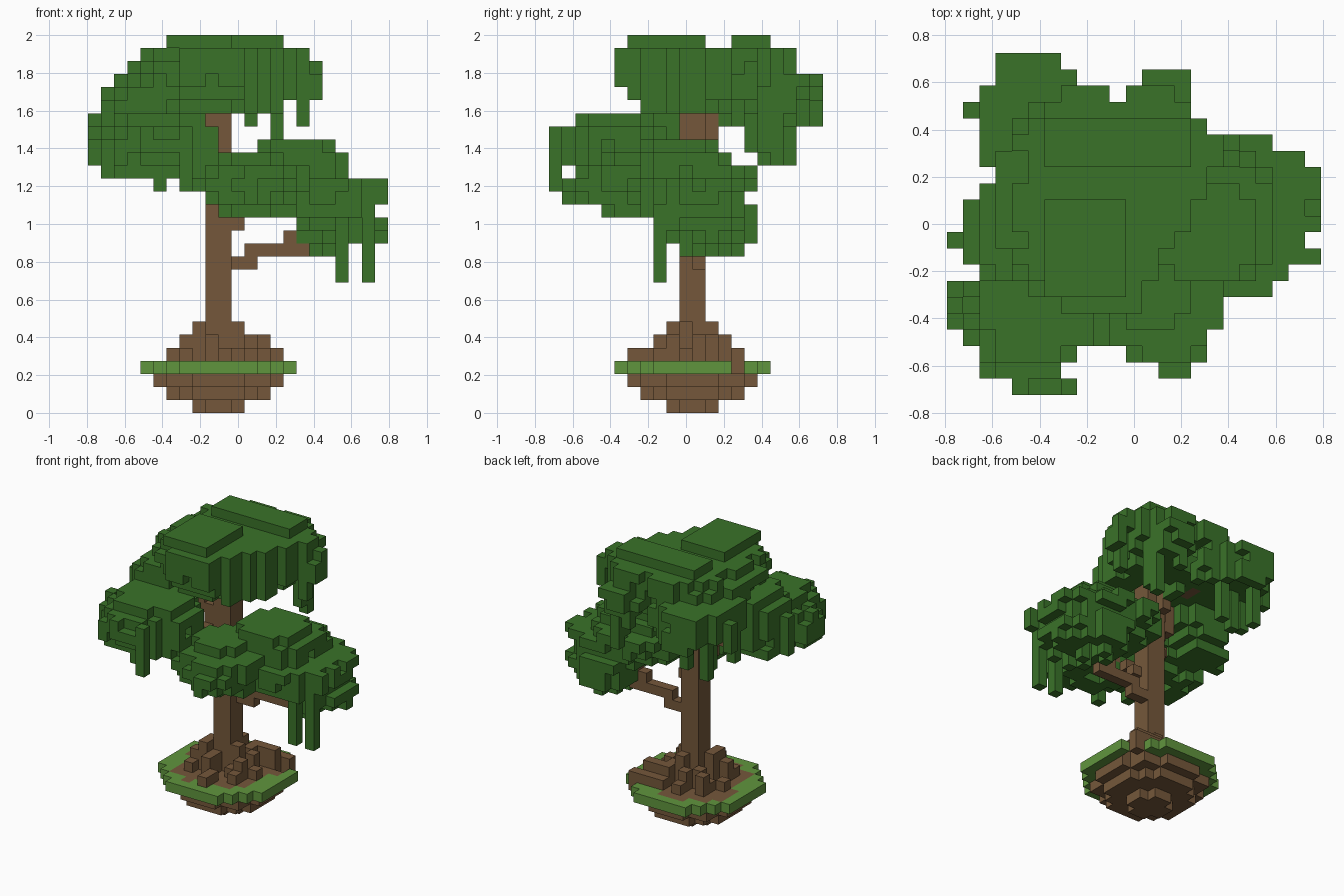
import bpy
import bmesh
import random
from mathutils import Vector

random.seed(4)
S = 2 / 29                              # edge of one block
ORIGIN = Vector((-11.5 * S, -10.5 * S, 0))

cube = bpy.data.objects.get("Cube")
if cube:
    bpy.data.objects.remove(cube, do_unlink=True)


def material(name, rgb):
    m = bpy.data.materials.new(name)
    m.use_nodes = True
    m.diffuse_color = (*rgb, 1)
    m.node_tree.nodes["Principled BSDF"].inputs["Base Color"].default_value = (*rgb, 1)
    return m


LEAF = material("leaf_green", (0.042, 0.17, 0.022))
GRASS = material("grass_green", (0.118, 0.3, 0.048))
BARK = material("bark_brown", (0.178, 0.097, 0.043))


def layer(k, i0, i1, j0, j1, rim=0, ragged=0.12, power=2.6):
    """One rounded slab of blocks; rim > 0 keeps only an outer band."""
    def reach(i, j, inset):
        hx, hy = (i1 - i0 + 1) / 2 - inset, (j1 - j0 + 1) / 2 - inset
        if hx <= 0 or hy <= 0:
            return 9
        u = abs(i - (i0 + i1) / 2) / hx
        v = abs(j - (j0 + j1) / 2) / hy
        return u ** power + v ** power
    cells = set()
    for i in range(i0, i1 + 1):
        for j in range(j0, j1 + 1):
            r = reach(i, j, 0)
            if r > 1 or (rim and reach(i, j, rim) < 1):
                continue
            if r > 0.7 and random.random() < ragged:
                continue
            cells.add((i, j, k))
    return cells


def dome(top, spans, rim_below=-1, rim=2):
    """Stack of slabs from the top down, hollow below a given level."""
    cells = set()
    for n, span in enumerate(spans):
        k = top - n
        cells |= layer(k, *span, rim=rim if k < rim_below else 0)
    return cells


def column(i, j, top, bottom):
    return {(i, j, k) for k in range(bottom, top + 1)}


def drape(cells, chance, longest):
    """Hang random tufts from the lower outer edge of a leaf mass."""
    low = {}
    for i, j, k in cells:
        low[i, j] = min(k, low.get((i, j), 99))
    extra = set()
    for (i, j), k in sorted(low.items()):
        edge = any((i + a, j + b) not in low for a, b in ((1, 0), (-1, 0), (0, 1), (0, -1)))
        if edge and random.random() < chance:
            extra |= column(i, j, k, k - random.randint(1, longest))
    return cells | extra


def path(points):
    """Stepped branch through block positions."""
    cells = set()
    for a, b in zip(points, points[1:]):
        a, b = Vector(a), Vector(b)
        steps = int(max(abs(c) for c in b - a)) * 2
        for s in range(steps + 1):
            cells.add(tuple(int(c + 0.5) for c in a.lerp(b, s / steps)))
    return cells


# Canopy outline from front row to back row: first and last block, with clefts
OUTLINE = [(4, 7), (2, 14), (2, 15), (1, 15), (0, 16), (0, 16), (0, 20), (2, 20), (1, 22),
           (0, 21), (1, 22), (1, 22), (2, 22), (3, 22), (2, 21), (2, 19), (2, 15), (1, 14),
           (2, 14), (3, 14), (3, 6)]
CLEFTS = {1: (7, 12), 2: (8, 10), 18: (10, 10), 19: (8, 11)}


def trim(cells):
    """Clip a leaf mass to the canopy outline."""
    def inside(i, j):
        lo, hi = OUTLINE[j]
        a, b = CLEFTS.get(j, (99, 99))
        return lo <= i <= hi and not a <= i <= b
    return {c for c in cells if inside(c[0], c[1])}


# Earth mound under the tree
mound = set()
for k, r in enumerate((2, 4, 5)):
    mound |= layer(k, 10 - r, 9 + r, 11 - r, 10 + r, ragged=0, power=2.2)
turf = layer(3, 4, 15, 5, 16, ragged=0, power=2.2)
soil = layer(3, 5, 14, 6, 15, ragged=0.6) | {(14, 14, 3), (13, 14, 3)}
soil &= turf
turf -= soil | {(15, 14, 3), (14, 13, 3)}
mound |= soil

# Trunk and stepped roots
trunk = {(i, j, k) for i in (9, 10) for j in (10, 11) for k in range(3, 25)}
roots = set()
for i, j, height in ((8, 10, 6), (8, 12, 5), (7, 12, 4), (6, 11, 4), (7, 9, 5), (7, 8, 4),
                     (9, 9, 5), (9, 8, 5), (10, 7, 4), (10, 6, 4), (11, 9, 4), (12, 8, 4),
                     (11, 10, 6), (12, 11, 5), (12, 13, 5), (13, 14, 4), (14, 14, 4),
                     (13, 13, 5), (11, 12, 5), (11, 13, 5), (10, 12, 6), (9, 13, 5),
                     (9, 14, 4), (12, 14, 4), (11, 14, 4), (8, 9, 6), (12, 9, 5),
                     (13, 10, 4), (7, 13, 5)):
    roots |= column(i, j, height, 4)

# Branches toward each leaf mass
branches = path([(11, 11, 11), (12, 11, 11)]) | path([(12, 11, 12), (16, 11, 12)])
branches |= {(15, 11, 13), (16, 11, 14), (11, 10, 14), (11, 9, 15), (12, 8, 16)}
branches |= path([(8, 10, 17), (7, 8, 18), (5, 6, 20)])
branches |= path([(9, 12, 21), (9, 12, 22), (7, 13, 23), (6, 16, 24)])
branches |= path([(8, 10, 19), (7, 10, 20), (7, 10, 21), (6, 10, 22)])

# Main crown, cut back diagonally on its front left corner
crown = dome(27, [(4, 16, 5, 18), (3, 17, 5, 18), (4, 17, 5, 16),
                  (4, 16, 6, 16), (5, 14, 7, 16)], rim_below=25, rim=3)
crown = {c for c in crown if c[0] <= 14.7 + 0.6 * (c[1] - 11)}
crown |= layer(28, 6, 10, 6, 11, power=5) | layer(28, 6, 14, 14, 16, power=5)
crown |= column(17, 15, 26, 24) | column(17, 14, 25, 24) | column(8, 5, 27, 25)

# Back lobes of the crown
back_right = dome(26, [(11, 14, 14, 18), (11, 15, 14, 19), (11, 14, 15, 19), (12, 14, 16, 18)])
back_left = dome(25, [(2, 8, 12, 20), (1, 9, 11, 20), (1, 9, 11, 20)])
back_left = drape(trim(back_left), 0.5, 1)
side_lobe = dome(24, [(2, 6, 7, 12), (1, 6, 7, 12), (1, 6, 6, 12),
                      (0, 6, 6, 12), (1, 5, 7, 12), (1, 4, 8, 11)], rim_below=21)

# Front left mass
front_left = dome(22, [(2, 8, 2, 7), (1, 9, 1, 8), (0, 9, 0, 8),
                       (0, 9, 1, 8), (1, 8, 2, 7)], rim_below=19, rim=2)

# Lower right mass: a front lobe and a broad side lobe
low_front = dome(19, [(10, 14, 4, 8), (9, 16, 2, 9), (9, 16, 1, 9),
                      (9, 15, 2, 8), (10, 15, 4, 8)], rim_below=16)
low_side = dome(20, [(13, 18, 7, 12), (12, 19, 7, 13), (11, 19, 6, 15), (11, 22, 6, 15),
                     (12, 22, 6, 14), (15, 21, 7, 15), (16, 22, 9, 15), (16, 21, 10, 15)],
                rim_below=16)

# Long hanging strands, each with its top and bottom level
strands = set()
for i, j, top, bottom in ((19, 8, 16, 10), (21, 8, 16, 10), (22, 10, 17, 16), (22, 12, 14, 13),
                          (18, 11, 15, 12), (18, 14, 15, 12), (19, 12, 14, 12), (17, 13, 15, 12),
                          (19, 10, 15, 12), (20, 9, 15, 13), (16, 12, 15, 13), (22, 8, 17, 16),
                          (16, 14, 26, 22), (14, 17, 25, 19), (12, 18, 24, 22), (14, 16, 24, 20),
                          (7, 0, 21, 17), (4, 0, 21, 20), (5, 2, 19, 17), (7, 5, 18, 17),
                          (8, 6, 18, 17), (0, 9, 22, 19), (0, 5, 21, 19), (3, 18, 22, 19),
                          (6, 17, 22, 19), (4, 20, 24, 22), (5, 20, 25, 22), (4, 16, 22, 19),
                          (2, 15, 22, 20), (13, 1, 17, 16), (14, 1, 17, 17), (1, 17, 24, 22)):
    strands |= column(i, j, top, bottom)

parts = [
    ("trunk", trunk, BARK), ("branches", branches, BARK), ("roots", roots, BARK),
    ("earth_mound", mound, BARK), ("grass_rim", turf, GRASS), ("main_crown", crown, LEAF),
    ("crown_back_right", back_right, LEAF), ("crown_back_left", back_left, LEAF),
    ("crown_side_lobe", side_lobe, LEAF), ("front_left_foliage", front_left, LEAF),
    ("lower_front_foliage", low_front, LEAF), ("lower_side_foliage", low_side, LEAF),
    ("hanging_strands", strands, LEAF),
]
parts = [(name, trim(cells) if mat is LEAF else cells, mat) for name, cells, mat in parts]
occupied = set().union(*(cells for _, cells, _ in parts))


def build(name, cells, mat):
    """Skin a set of blocks with their exposed square faces."""
    bm = bmesh.new()
    for cell in sorted(cells):
        center = Vector(cell) + Vector((0.5, 0.5, 0.5))
        for axis in range(3):
            for sign in (-1, 1):
                n = Vector((0, 0, 0))
                n[axis] = sign
                if tuple(int(c + d) for c, d in zip(cell, n)) in occupied:
                    continue
                u = Vector((0, 0, 0))
                u[(axis + 1) % 3] = 0.5
                v = n.cross(u)
                mid = center + n / 2
                corners = (mid - u - v, mid + u - v, mid + u + v, mid - u + v)
                bm.faces.new([bm.verts.new(ORIGIN + c * S) for c in corners])
    bmesh.ops.remove_doubles(bm, verts=bm.verts, dist=S / 100)
    mesh = bpy.data.meshes.new(name)
    bm.to_mesh(mesh)
    bm.free()
    mesh.materials.append(mat)
    bpy.context.collection.objects.link(bpy.data.objects.new(name, mesh))


# Each block belongs to the first part that claims it
taken = set()
for name, cells, mat in parts:
    build(name, cells - taken, mat)
    taken |= cells
